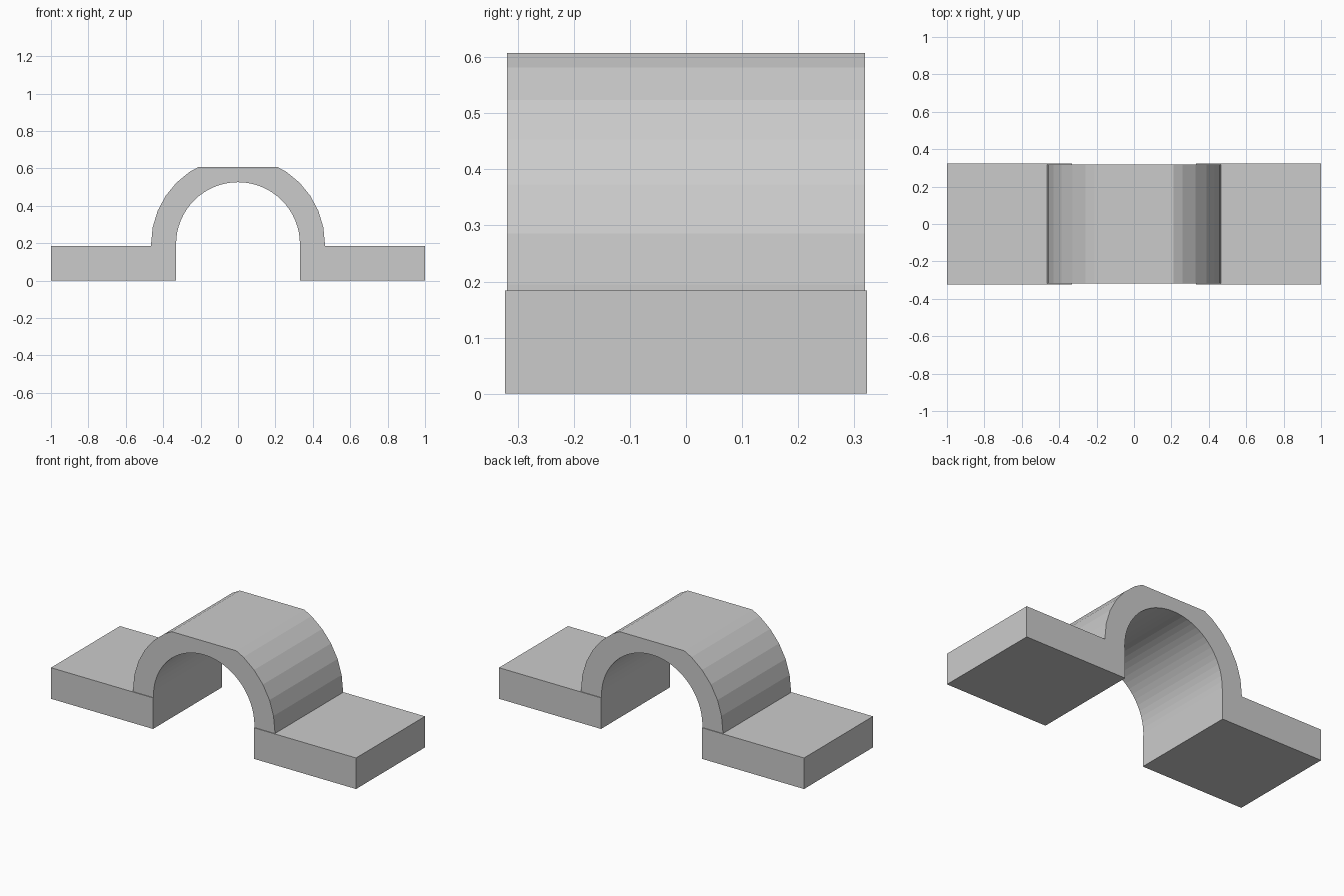
import bpy, bmesh
from math import cos, sin, pi

if "Cube" in bpy.data.objects:
    bpy.data.objects.remove(bpy.data.objects["Cube"])

FLANGE_TOP, ARCH_TOP, CENTRE_Z = 0.184, 0.607, 0.195


def extrude_profile(name, points, half_depth):
    """Closed x/z outline extruded along y."""
    bm = bmesh.new()
    face = bm.faces.new([bm.verts.new((x, -half_depth, z)) for x, z in points])
    side = bmesh.ops.extrude_face_region(bm, geom=[face])
    moved = [v for v in side["geom"] if isinstance(v, bmesh.types.BMVert)]
    bmesh.ops.translate(bm, verts=moved, vec=(0, 2 * half_depth, 0))
    bmesh.ops.recalc_face_normals(bm, faces=bm.faces)
    mesh = bpy.data.meshes.new(name)
    bm.to_mesh(mesh)
    bm.free()
    obj = bpy.data.objects.new(name, mesh)
    bpy.context.collection.objects.link(obj)
    return obj


def half_ring(radius, steps):
    return [(radius * cos(pi * i / steps), CENTRE_Z + radius * sin(pi * i / steps))
            for i in range(steps + 1)]


def flatten(points, limit):
    """Cut an outline off level at a height."""
    out = []
    for (x0, z0), (x1, z1) in zip(points, points[1:]):
        if z0 <= limit:
            out.append((x0, z0))
        if (z0 - limit) * (z1 - limit) < 0:
            t = (limit - z0) / (z1 - z0)
            out.append((x0 + t * (x1 - x0), limit))
    return out + [points[-1]]


# Faceted arch with a flat top and short straight feet
outer = flatten(half_ring(0.465, 16), ARCH_TOP)
inner = half_ring(0.331, 32)
arch = ([(0.465, FLANGE_TOP)] + outer + [(-0.465, FLANGE_TOP), (-0.331, FLANGE_TOP)]
        + inner[::-1] + [(0.331, FLANGE_TOP)])
extrude_profile("arch", arch, 0.319)

# Mounting flanges on both sides
for side, name in ((-1, "left_flange"), (1, "right_flange")):
    extrude_profile(name, [(side * 0.331, 0), (side, 0), (side, FLANGE_TOP),
                           (side * 0.331, FLANGE_TOP)], 0.323)
